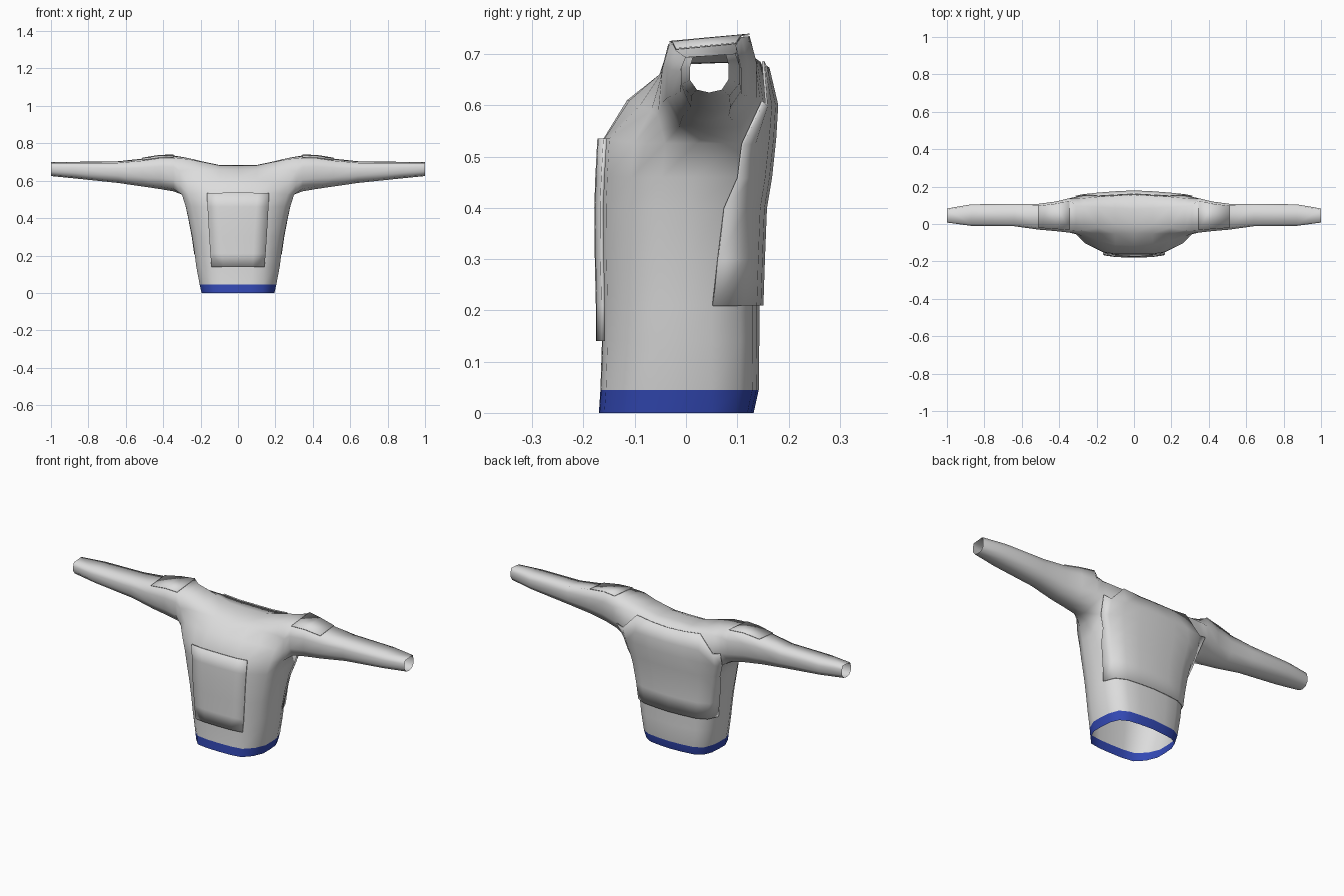
import bpy, bmesh
from mathutils import Vector

cube = bpy.data.objects.get("Cube")
if cube:
    bpy.data.objects.remove(cube, do_unlink=True)


def make_material(name, color):
    m = bpy.data.materials.new(name)
    m.use_nodes = True
    m.diffuse_color = color
    m.node_tree.nodes["Principled BSDF"].inputs["Base Color"].default_value = color
    return m


cloth = make_material("light grey cloth", (0.72, 0.72, 0.72, 1))
blue = make_material("blue hem", (0.033, 0.066, 0.46, 1))

# Torso levels: height, half width, front y, back y, plate edge x, plate edge y
levels = [
    (0.00, 0.195, -0.170, 0.132, 0.130, 0.050),
    (0.045, 0.205, -0.167, 0.142, 0.135, 0.050),
    (0.14, 0.223, -0.164, 0.143, 0.140, 0.050),
    (0.21, 0.232, -0.164, 0.143, 0.146, 0.050),
    (0.30, 0.245, -0.166, 0.146, 0.152, 0.060),
    (0.40, 0.265, -0.167, 0.150, 0.158, 0.072),
    (0.46, 0.279, -0.165, 0.160, 0.161, 0.098),
    (0.535, 0.300, -0.161, 0.168, 0.165, 0.106),
]
# Half outline of the torso, from front centre round the side to back centre
outline = [(0, -1), (.35, -.99), (.6, -.93), (.88, -.64), (1, -.27), (1, .1),
           (.98, .45), (.88, .76), (.66, .92), (.35, .97), (0, 1)]


def torso_ring(z, w, yf, yb, ex, ey):
    c, h = (yf + yb) / 2, (yb - yf) / 2
    ring = [Vector((x * w, c + y * h, z)) for x, y in outline]
    ring[2].x = ex
    ring[6].y = ey
    return ring


rings = [torso_ring(*lv) for lv in levels]
top = rings[-1]
for j in range(3, 8):
    top[j].z = 0.526          # armpit sits a little lower

# Shoulder arches: x, then (y, z) from chest over the top to the back
arches = [
    (0.00, [(-.115, .61), (-.05, .66), (0, .68), (.08, .683), (.155, .672), (.172, .60)]),
    (0.10, [(-.11, .61), (-.052, .66), (-.005, .682), (.085, .684), (.15, .675), (.167, .60)]),
    (0.19, [(-.09, .60), (-.052, .66), (-.02, .70), (.09, .703), (.145, .685), (.16, .60)]),
    (0.27, [(-.068, .59), (-.05, .66), (-.033, .716), (.095, .722), (.138, .69), (.152, .60)]),
    (0.31, [(-.055, .58), (-.05, .65), (-.035, .718), (.10, .729), (.135, .69), (.145, .61)]),
]
yoke = [[top[s]] + [Vector((x, y, z)) for y, z in pts] + [top[10 - s]]
        for s, (x, pts) in enumerate(arches)]

# Sleeve rings: x, y min, y max, z min, z max
section = [(-.65, -.85), (-1, -.35), (-1, .35), (-.85, .85), (.85, 1),
           (1, .45), (1, -.3), (.65, -.85), (0, -1)]
stations = [(.345, -.046, .138, .543, .735), (.42, -.038, .120, .556, .733),
            (.51, -.030, .108, .569, .718), (.64, -.012, .108, .588, .704),
            (.87, -.010, .105, .612, .701), (1.0, .008, .083, .625, .699)]
sleeve = [yoke[4] + [top[5]]]
for x, y0, y1, z0, z1 in stations:
    sleeve.append([Vector((x, (y0 + y1) / 2 + u * (y1 - y0) / 2,
                           (z0 + z1) / 2 + v * (z1 - z0) / 2)) for u, v in section])


def strip(a, b, k0, k1):
    """Quads between two neighbouring rows of points."""
    n = len(a)
    return [(a[k % n], b[k % n], b[(k + 1) % n], a[(k + 1) % n]) for k in range(k0, k1)]


columns = [list(c) for c in zip(*rings)]


def build(name, faces, lift=0.0, thickness=0.0):
    """Half mesh from point faces, mirrored; plates are lifted and thickened."""
    bm = bmesh.new()
    verts = {}

    def vert(p):
        key = tuple(round(c, 5) for c in p)
        if key not in verts:
            verts[key] = bm.verts.new(p)
        return verts[key]

    for f in faces:
        bm.faces.new([vert(p) for p in f])
    bm.normal_update()
    if lift:
        moves = [(v, v.normal.copy()) for v in bm.verts]
        for v, n in moves:
            if abs(v.co.x) < 1e-5:
                n.x = 0
            v.co += n * lift
    for f in bm.faces:
        f.material_index = 1 if f.calc_center_median().z < 0.045 else 0
    me = bpy.data.meshes.new(name)
    bm.to_mesh(me)
    bm.free()
    me.materials.append(cloth)
    me.materials.append(blue)
    ob = bpy.data.objects.new(name, me)
    bpy.context.collection.objects.link(ob)
    mirror = ob.modifiers.new("mirror", 'MIRROR')
    mirror.use_clip = True
    if thickness:
        solid = ob.modifiers.new("thickness", 'SOLIDIFY')
        solid.thickness = thickness
        solid.offset = 1
    bpy.ops.object.select_all(action='DESELECT')
    ob.select_set(True)
    bpy.context.view_layer.objects.active = ob
    if thickness:
        bpy.ops.object.shade_smooth_by_angle(angle=0.7)
    else:
        bpy.ops.object.shade_smooth()
    return ob


# Shirt body: torso, yoke and sleeves in one open shell
body = []
for j in range(10):
    body += strip(columns[j], columns[j + 1], 0, len(levels) - 1)
for s in range(4):
    body += strip(yoke[s], yoke[s + 1], 0, 7)
for a, b in zip(sleeve, sleeve[1:]):
    body += strip(a, b, 0, 9)
build("shirt_body", body)

# Chest panel
chest = []
for j in range(2):
    chest += strip(columns[j], columns[j + 1], 2, 7)
build("chest_panel", chest, 0.005, 0.007)

# Back panel with a sloped upper corner
back = []
for j in range(6, 10):
    back += strip(columns[j], columns[j + 1], 3, 7)
for s in range(4):
    back += strip(yoke[s], yoke[s + 1], 5 if s < 2 else 6, 7)
back.append((yoke[2][5], yoke[3][6], yoke[2][6]))
build("back_panel", back, 0.003, 0.005)

# Shoulder patches
patches = []
for a, b in zip(sleeve[1:3], sleeve[2:4]):
    patches += strip(a, b, 3, 4)
build("shoulder_patches", patches, 0.002, 0.003)
